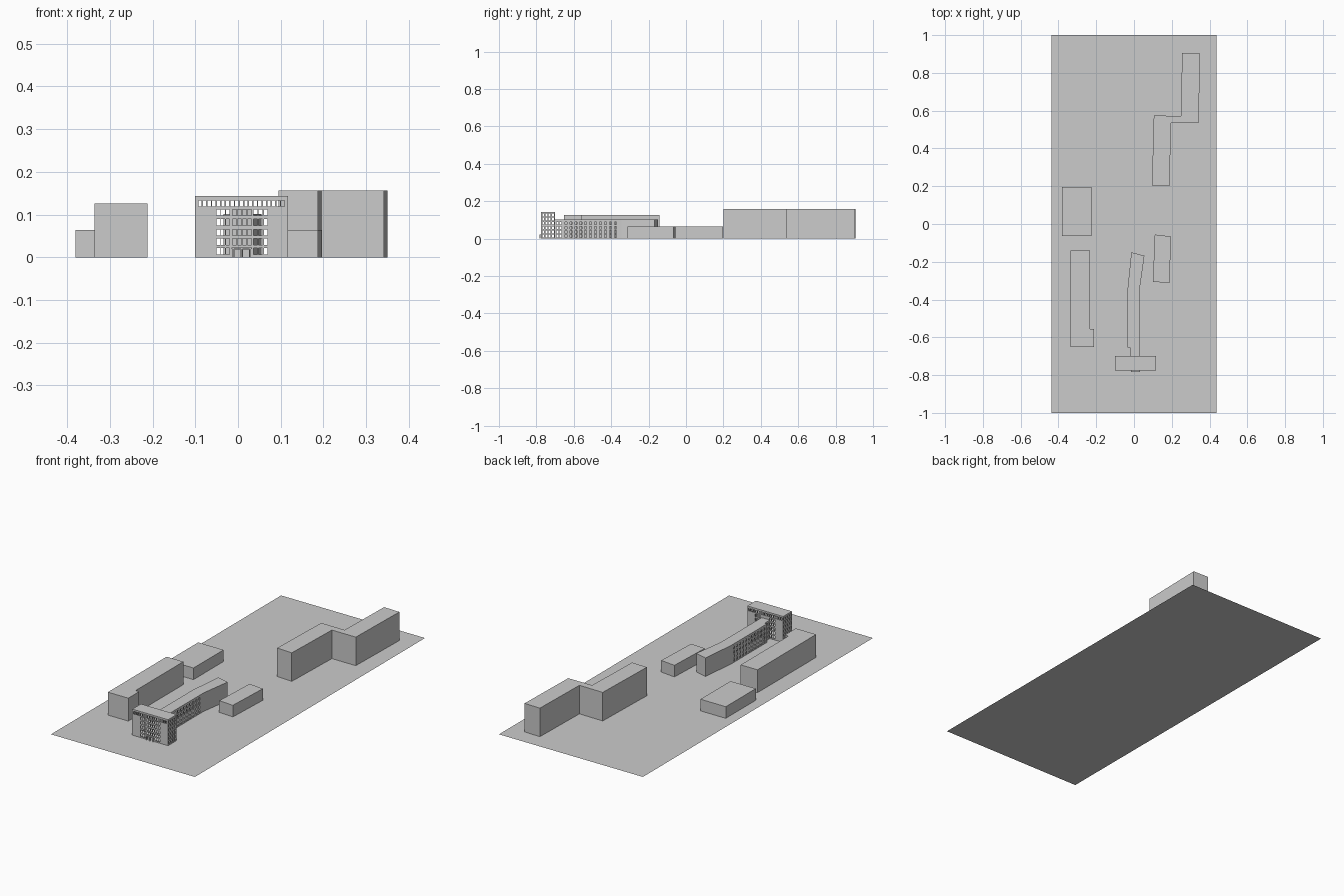
import bpy, bmesh
from mathutils import Vector

if "Cube" in bpy.data.objects:
    bpy.data.objects.remove(bpy.data.objects["Cube"])


def finish(bm, name):
    me = bpy.data.meshes.new(name)
    bm.to_mesh(me)
    bm.free()
    ob = bpy.data.objects.new(name, me)
    bpy.context.collection.objects.link(ob)
    return ob


def block(name, pts, h, z0=0.0):
    """Solid prism from a counter-clockwise footprint."""
    bm = bmesh.new()
    f = bm.faces.new([bm.verts.new((x, y, z0)) for x, y in pts])
    top = bmesh.ops.extrude_face_region(bm, geom=[f])["geom"]
    bmesh.ops.translate(bm, vec=(0, 0, h), verts=[v for v in top if isinstance(v, bmesh.types.BMVert)])
    bmesh.ops.recalc_face_normals(bm, faces=bm.faces)
    return finish(bm, name)


def rect(x0, y0, x1, y1):
    return [(x0, y0), (x1, y0), (x1, y1), (x0, y1)]


def windows(us, zs, w=0.009, h=0.015):
    return [(u - w / 2, u + w / 2, z - h / 2, z + h / 2) for u in us for z in zs]


def spread(a, b, n):
    return [a + (b - a) * i / (n - 1) for i in range(n)]


def wall(name, a, b, h, holes=()):
    """Thin upright wall from a to b with rectangular openings."""
    a, b = Vector(a), Vector(b)
    length, d = (b - a).length, (b - a).normalized()
    us = sorted({0.0, length} | {round(q, 5) for o in holes for q in o[:2]})
    zs = sorted({0.0, h} | {round(q, 5) for o in holes for q in o[2:]})
    bm = bmesh.new()
    grid = [[bm.verts.new((a.x + d.x * u, a.y + d.y * u, z)) for z in zs] for u in us]
    for i in range(len(us) - 1):
        for j in range(len(zs) - 1):
            u, z = (us[i] + us[i + 1]) / 2, (zs[j] + zs[j + 1]) / 2
            if not any(o[0] < u < o[1] and o[2] < z < o[3] for o in holes):
                bm.faces.new((grid[i][j], grid[i + 1][j], grid[i + 1][j + 1], grid[i][j + 1]))
    bmesh.ops.delete(bm, geom=[v for v in bm.verts if not v.link_faces], context='VERTS')
    ob = finish(bm, name)
    m = ob.modifiers.new("thickness", 'SOLIDIFY')
    m.thickness, m.offset = 0.003, -1
    return ob


def shell(name, pts, h, holes):
    """Hollow building: one wall per footprint edge plus a flat roof."""
    for i, p in enumerate(pts):
        wall(f"{name}_wall_{i}", p, pts[(i + 1) % len(pts)], h, holes.get(i, ()))
    block(name + "_roof", pts, 0.003, h - 0.003)


# ground
bm = bmesh.new()
bm.faces.new([bm.verts.new((x, y, 0)) for x, y in rect(-0.438, -1, 0.438, 1)])
finish(bm, "ground")

# plain neighbouring blocks
block("stepped_block", [(0.095, 0.205), (0.187, 0.2), (0.197, 0.535), (0.342, 0.535),
                        (0.35, 0.903), (0.255, 0.906), (0.248, 0.572), (0.105, 0.574)], 0.157)
block("low_left_block", rect(-0.38, -0.064, -0.226, 0.197), 0.064)
block("tall_left_block", [(-0.336, -0.651), (-0.212, -0.651), (-0.212, -0.556),
                          (-0.234, -0.556), (-0.234, -0.141), (-0.336, -0.141)], 0.126)
block("low_right_block", [(0.1, -0.306), (0.187, -0.312), (0.197, -0.066), (0.11, -0.056)], 0.064)

# main building head
rows = [0.014, 0.036, 0.058, 0.082, 0.105]
x0, x1, y0, y1 = -0.101, 0.117, -0.775, -0.7
outer = [-0.046, -0.035, -0.024, 0.041, 0.053, 0.065]
middle = [-0.008, 0.0035, 0.015, 0.027]
band = windows(spread(0.012, 0.206, 19), [0.126], 0.0075)
front = (windows([x - x0 for x in outer], rows) + windows([x - x0 for x in middle], rows[1:]) + band
         + windows([-0.001 - x0, 0.019 - x0], [0.009], 0.014, 0.018))
back = windows([x1 - x for x in outer], rows) + band
side = windows([0.012, 0.029, 0.046, 0.063], rows + [0.126], 0.01)
shell("head", rect(x0, y0, x1, y1), 0.143, {0: front, 1: side, 2: back, 3: side})

# entrance porch
block("porch_canopy", rect(-0.015, -0.784, 0.033, y0), 0.003, 0.02)
for i, x in enumerate((-0.011, 0.009, 0.029)):
    block(f"porch_post_{i}", rect(x - 0.002, -0.782, x + 0.002, -0.778), 0.02)

# long bent rear wing
wing = [(-0.02, -0.7), (0.03, -0.7), (0.03, -0.345), (0.055, -0.168), (-0.014, -0.15),
        (-0.034, -0.345), (-0.034, -0.655), (-0.02, -0.655)]
shell("wing", wing, 0.102, {
    1: windows([0.012, 0.028] + spread(0.058, 0.322, 11), rows[:4], 0.011),
    5: windows(spread(0.023, 0.287, 11), rows[:4], 0.011),
    7: windows([0.017, 0.033], rows[:4], 0.011)})
